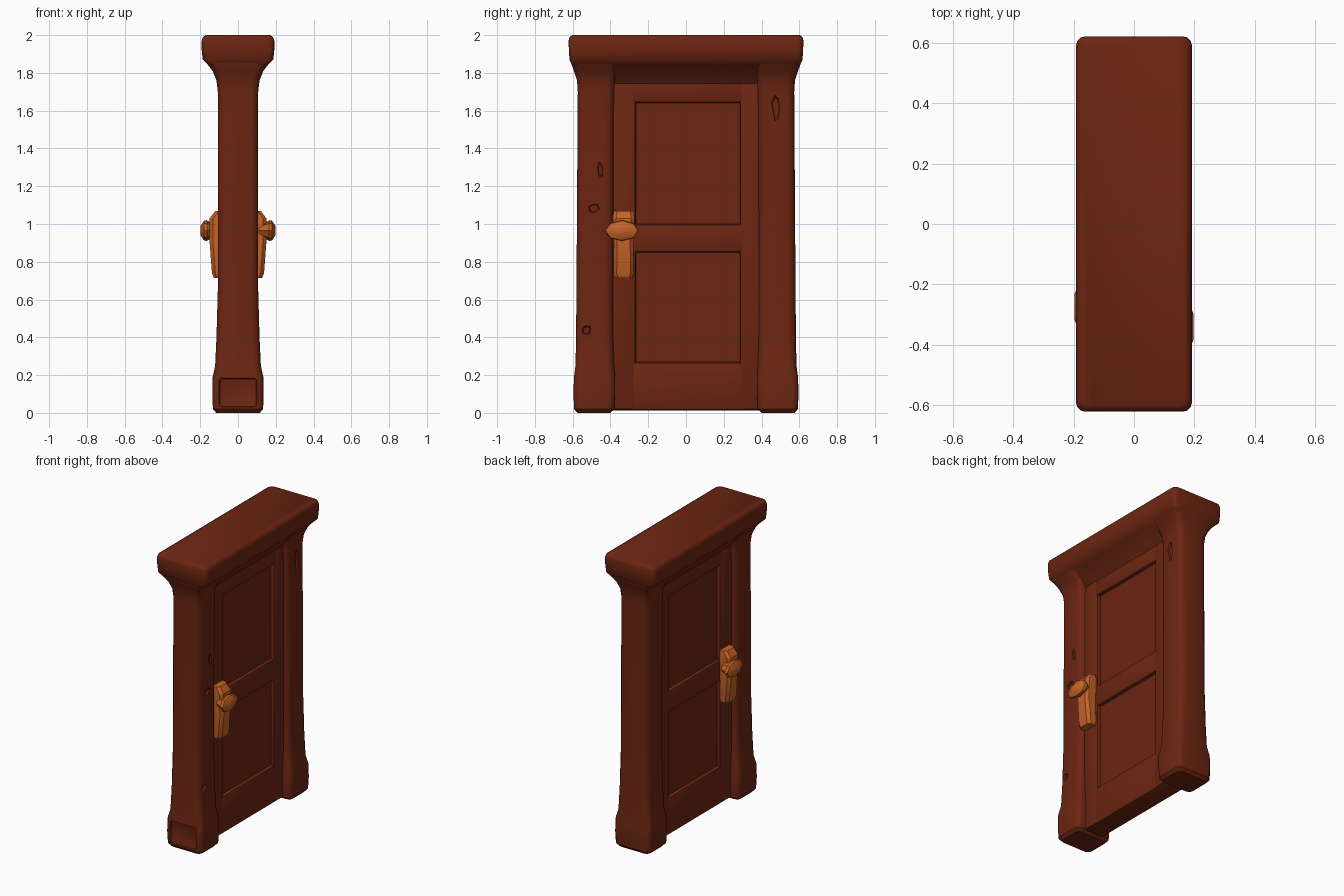
import bpy, bmesh, math, random
from mathutils import Vector

if "Cube" in bpy.data.objects:
    bpy.data.objects.remove(bpy.data.objects["Cube"])

random.seed(4)


def material(name, rgb):
    m = bpy.data.materials.new(name)
    m.diffuse_color = (*rgb, 1)
    m.use_nodes = True
    m.node_tree.nodes["Principled BSDF"].inputs["Base Color"].default_value = m.diffuse_color
    return m


WOOD = material("red brown wood", (0.150, 0.019, 0.006))
BRASS = material("orange brass", (0.560, 0.125, 0.020))


def loft(name, rings, mat, angle=40):
    """Skin a list of equal-sized point rings and cap both ends."""
    bm = bmesh.new()
    vs = [[bm.verts.new(p) for p in ring] for ring in rings]
    n = len(vs[0])
    for a, b in zip(vs, vs[1:]):
        for i in range(n):
            j = (i + 1) % n
            bm.faces.new((a[i], a[j], b[j], b[i]))
    bm.faces.new(vs[0][::-1])
    bm.faces.new(vs[-1])
    bmesh.ops.recalc_face_normals(bm, faces=bm.faces)
    return finish(name, bm, mat, angle)


def finish(name, bm, mat, angle=40):
    me = bpy.data.meshes.new(name)
    bm.to_mesh(me)
    bm.free()
    me.materials.append(mat)
    ob = bpy.data.objects.new(name, me)
    bpy.context.collection.objects.link(ob)
    smooth(ob, angle)
    return ob


def activate(ob):
    bpy.ops.object.select_all(action='DESELECT')
    ob.select_set(True)
    bpy.context.view_layer.objects.active = ob


def smooth(ob, angle):
    if angle:
        activate(ob)
        bpy.ops.object.shade_smooth_by_angle(angle=math.radians(angle))


def rounded(x0, x1, y0, y1, z, r, seg=3):
    """Horizontal rounded rectangle."""
    pts = []
    for k, (cx, cy) in enumerate([(x1 - r, y1 - r), (x0 + r, y1 - r),
                                  (x0 + r, y0 + r), (x1 - r, y0 + r)]):
        for i in range(seg + 1):
            a = math.pi / 2 * (k + i / seg)
            pts.append(Vector((cx + r * math.cos(a), cy + r * math.sin(a), z)))
    return pts


def box(name, x0, x1, y0, y1, z0, z1, bevel=0.02):
    bm = bmesh.new()
    bmesh.ops.create_cube(bm, size=1)
    for v in bm.verts:
        v.co = Vector(((x0 + x1) / 2 + v.co.x * (x1 - x0),
                       (y0 + y1) / 2 + v.co.y * (y1 - y0),
                       (z0 + z1) / 2 + v.co.z * (z1 - z0)))
    if bevel:
        bmesh.ops.bevel(bm, geom=bm.edges[:], offset=bevel, segments=2,
                        profile=0.5, affect='EDGES')
    return finish(name, bm, WOOD)


def carve(ob, cutter):
    mod = ob.modifiers.new("carve", 'BOOLEAN')
    mod.operation = 'DIFFERENCE'
    mod.solver = 'EXACT'
    mod.object = cutter
    activate(ob)
    # keep the cut ahead of any smoothing modifier
    bpy.ops.object.modifier_apply(modifier=mod.name)
    bpy.data.objects.remove(cutter)


def chip(ob, y, z, hy, hz):
    """Shallow ragged dent in the +x face of a post."""
    shape = [(2 * math.pi * i / 7, random.uniform(0.6, 1.1)) for i in range(7)]
    rings = [[Vector((x, y + s * r * hy * math.cos(a), z + s * r * hz * math.sin(a)))
              for a, r in shape] for x, s in ((0.095, 0.6), (0.16, 1.3))]
    carve(ob, loft("chip_cutter", rings, WOOD, 0))


# Posts: flared foot, straight shaft, flare into the lintel
# (z, half depth, inner y, outer y, corner radius)
POST = [(0.0, 0.115, 0.40, 0.575, 0.03), (0.02, 0.133, 0.38, 0.592, 0.035),
        (0.10, 0.136, 0.375, 0.596, 0.035), (0.19, 0.134, 0.375, 0.593, 0.035),
        (0.25, 0.121, 0.38, 0.585, 0.04), (0.40, 0.114, 0.385, 0.582, 0.04),
        (0.65, 0.107, 0.385, 0.58, 0.04), (1.70, 0.107, 0.38, 0.573, 0.04),
        (1.76, 0.114, 0.375, 0.577, 0.04), (1.81, 0.134, 0.365, 0.593, 0.04),
        (1.85, 0.165, 0.36, 0.608, 0.04), (1.88, 0.18, 0.36, 0.61, 0.04)]
posts = {}
for label, s in (("near_post", -1), ("far_post", 1)):
    rings = [rounded(-h, h, min(s * a, s * b), max(s * a, s * b), z, r)
             for z, h, a, b, r in POST]
    posts[s] = loft(label, rings, WOOD, 50)

# Sunken panel on the near foot, and worn chips
carve(posts[-1], box("foot_cutter", -0.10, 0.10, -0.65, -0.58, 0.03, 0.185, 0.015))
chip(posts[-1], -0.455, 1.29, 0.025, 0.07)
chip(posts[-1], -0.49, 1.08, 0.045, 0.045)
chip(posts[-1], -0.525, 0.435, 0.035, 0.035)
chip(posts[1], 0.475, 1.61, 0.032, 0.10)
for p in posts.values():
    smooth(p, 35)

# Lintel with a cove running under its whole length
LINTEL = [(1.74, 0.072, 0.555), (1.78, 0.10, 0.57), (1.81, 0.125, 0.588),
          (1.845, 0.16, 0.605), (1.87, 0.187, 0.617), (1.92, 0.192, 0.62),
          (1.97, 0.192, 0.622), (1.99, 0.186, 0.617), (2.0, 0.17, 0.602)]
loft("lintel", [rounded(-h, h, -w, w, z, 0.03) for z, h, w in LINTEL], WOOD, 50)

# Door leaf: thin core framed by stiles and rails
box("door_core", -0.05, 0.05, -0.42, 0.42, 0.015, 1.80, 0)
for label, a, b in (("near_stile", -0.42, -0.265), ("far_stile", 0.285, 0.42)):
    box(label, -0.075, 0.075, a, b, 0.015, 1.80, 0.015)
for label, a, b in (("bottom_rail", 0.012, 0.27), ("middle_rail", 0.85, 1.0),
                    ("top_rail", 1.64, 1.80)):
    box(label, -0.074, 0.074, -0.40, 0.40, a, b, 0.018)

# Handles on both faces: tapered plate plus faceted knob
PLATE = [(0.715, 0.128, 0.048), (0.74, 0.138, 0.055), (0.90, 0.15, 0.052),
         (1.03, 0.15, 0.058), (1.07, 0.12, 0.052)]
KNOB = [(0.11, 0.60), (0.145, 0.78), (0.165, 1.0), (0.18, 0.95), (0.198, 0.45)]
for label, s, cy, ky in (("right_handle", 1, -0.33, -0.34),
                         ("left_handle", -1, -0.31, -0.275)):
    rings = []
    for z, d, h in PLATE:
        x0, x1 = sorted((s * 0.06, s * d))
        rings.append(rounded(x0, x1, cy - h, cy + h, z, 0.018, 1))
    loft(label + "_plate", rings, BRASS, 25)
    rings = [[Vector((s * x, ky + 0.09 * r * math.cos(t),
                      0.965 + 0.055 * r * math.sin(t)))
              for t in (2 * math.pi * i / 8 for i in range(8))] for x, r in KNOB]
    loft(label + "_knob", rings, BRASS, 35)
